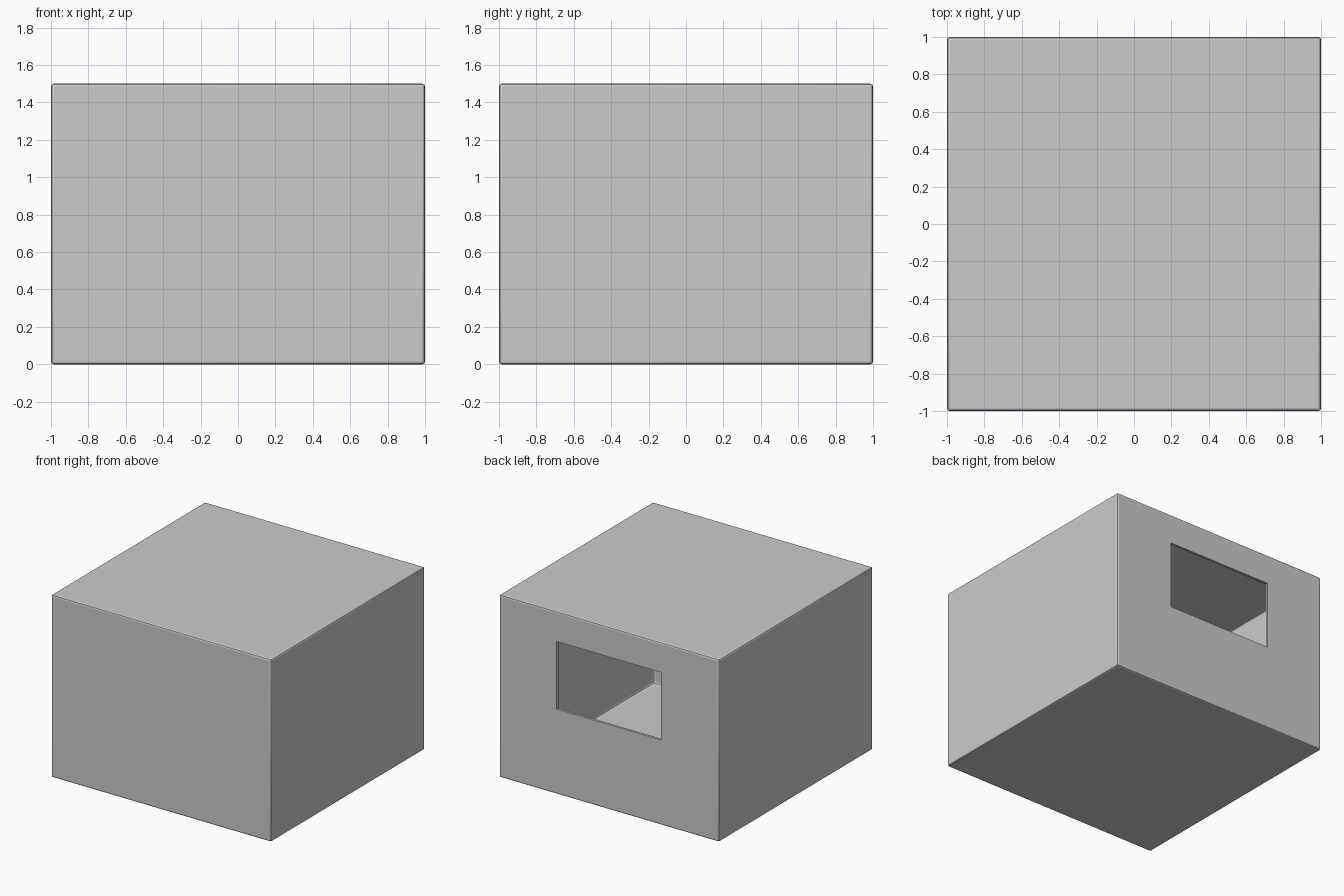
import bpy

if "Cube" in bpy.data.objects:
    bpy.data.objects.remove(bpy.data.objects["Cube"])

WALL = 0.02
BEVEL = 0.015


def box(name, x, y, z, bevel=0.0):
    """Box from (min, max) ranges, with optionally rounded edges."""
    lo, hi = zip(x, y, z)
    centre = [(a + b) / 2 for a, b in zip(lo, hi)]
    bpy.ops.mesh.primitive_cube_add(size=1, location=centre)
    obj = bpy.context.object
    obj.name = name
    obj.scale = [b - a for a, b in zip(lo, hi)]
    bpy.ops.object.transform_apply(location=True, rotation=False, scale=True)
    if bevel:
        mod = obj.modifiers.new("rounded_edges", 'BEVEL')
        mod.width = bevel
        mod.segments = 2
        bpy.ops.object.modifier_apply(modifier=mod.name)
    return obj


def cut(target, cutter):
    """Subtract the cutter, then discard it."""
    cutter.hide_render = True
    mod = target.modifiers.new("cut", 'BOOLEAN')
    mod.operation = 'DIFFERENCE'
    mod.solver = 'EXACT'
    mod.object = cutter
    bpy.context.view_layer.objects.active = target
    bpy.ops.object.modifier_apply(modifier=mod.name)
    bpy.data.objects.remove(cutter)


# Outer casing with slightly rounded edges
casing = box("box_casing", (-1, 1), (-1, 1), (0, 1.5), BEVEL)

# Hollow interior with thin walls
r = 1 - WALL
cut(casing, box("interior", (-r, r), (-r, r), (WALL, 1.5 - WALL), BEVEL))

# Rectangular window through the back wall
cut(casing, box("window", (-0.475, 0.475), (0.8, 1.2), (0.70, 1.255)))

# Smooth the rounded edges, keep the window crisp
bpy.ops.object.select_all(action='DESELECT')
casing.select_set(True)
bpy.context.view_layer.objects.active = casing
bpy.ops.object.shade_smooth_by_angle(angle=0.35)
